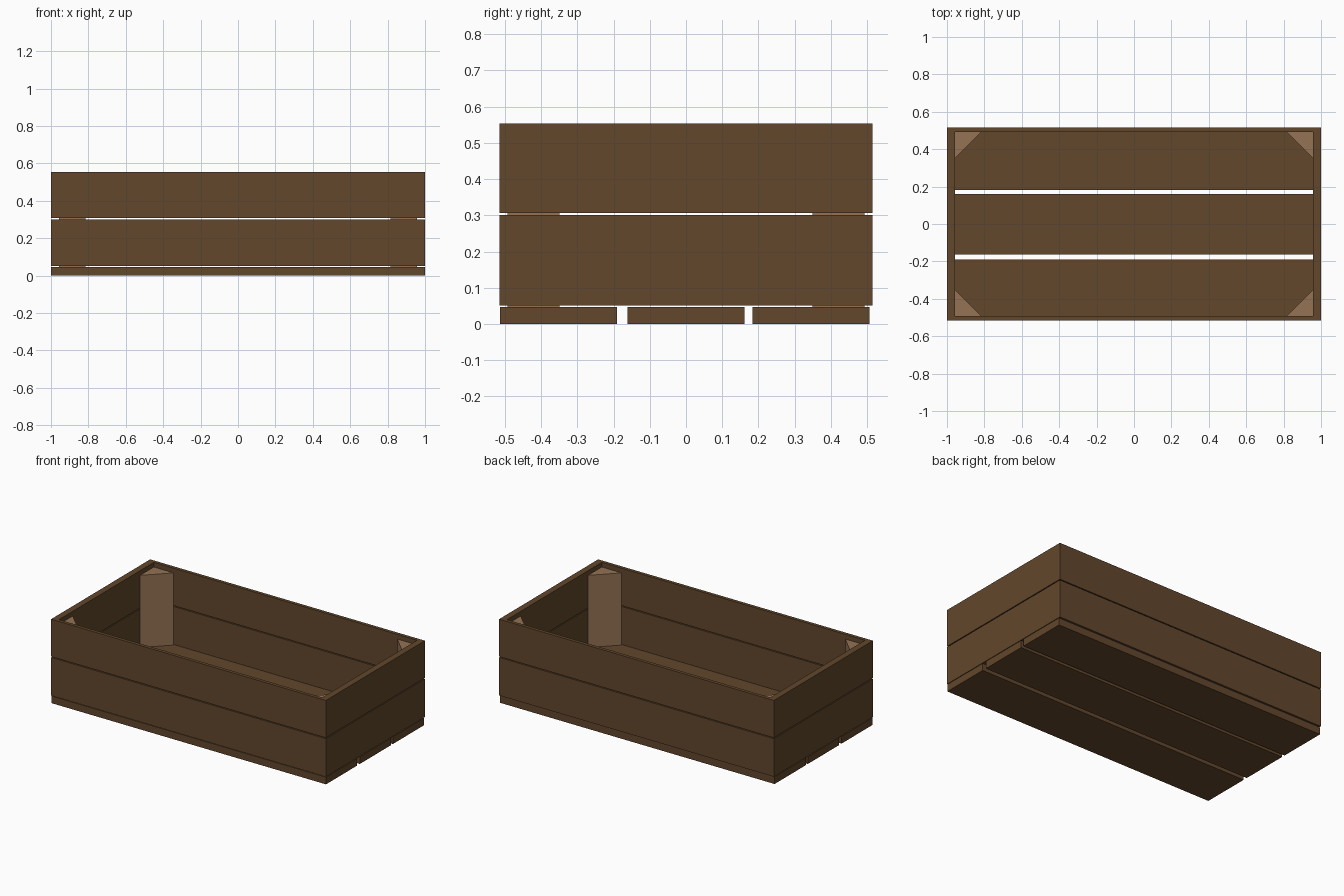
import bpy

if "Cube" in bpy.data.objects:
    bpy.data.objects.remove(bpy.data.objects["Cube"])


def material(name, rgb):
    m = bpy.data.materials.new(name)
    m.diffuse_color = (*rgb, 1)
    m.use_nodes = True
    m.node_tree.nodes["Principled BSDF"].inputs["Base Color"].default_value = m.diffuse_color
    return m


dark_wood = material("dark_wood", (0.122, 0.063, 0.025))
light_wood = material("light_wood", (0.30, 0.168, 0.089))


def make(name, verts, faces, mat):
    me = bpy.data.meshes.new(name)
    me.from_pydata(verts, [], faces)
    me.materials.append(mat)
    me.update()
    ob = bpy.data.objects.new(name, me)
    bpy.context.collection.objects.link(ob)
    return ob


def prism(name, outline, z0, z1, mat):
    """Extrude a counter-clockwise outline from z0 to z1."""
    n = len(outline)
    verts = [(x, y, z) for z in (z0, z1) for x, y in outline]
    faces = [tuple(reversed(range(n))), tuple(range(n, 2 * n))]
    faces += [(i, (i + 1) % n, (i + 1) % n + n, i + n) for i in range(n)]
    return make(name, verts, faces, mat)


# Overall plan: outer and inner half sizes of the walls
OX, OY = 1.0, 0.515
IX, IY = 0.958, 0.493

# Floor slats
for i, (y0, y1) in enumerate([(-0.513, -0.19), (-0.162, 0.161), (0.183, 0.507)]):
    prism(f"floor_slat_{i + 1}", [(-OX, y0), (OX, y0), (OX, y1), (-OX, y1)], 0, 0.047, dark_wood)

# Two tiers of mitred wall boards
outer = [(-OX, -OY), (OX, -OY), (OX, OY), (-OX, OY)]
inner = [(-IX, -IY), (IX, -IY), (IX, IY), (-IX, IY)]
sides = ("front", "right", "back", "left")
for tier, z0, z1 in (("lower", 0.051, 0.301), ("upper", 0.307, 0.553)):
    for i, side in enumerate(sides):
        j = (i + 1) % 4
        prism(f"{tier}_{side}_board", [outer[i], outer[j], inner[j], inner[i]], z0, z1, dark_wood)

# Triangular corner posts
LEG = 0.143
for sx, xn in ((-1, "left"), (1, "right")):
    for sy, yn in ((-1, "front"), (1, "back")):
        tri = [(sx * IX, sy * IY), (sx * (IX - LEG), sy * IY), (sx * IX, sy * (IY - LEG))]
        if sx * sy > 0:
            pass
        else:
            tri.reverse()
        prism(f"{yn}_{xn}_corner_post", tri, 0.047, 0.522, light_wood)
